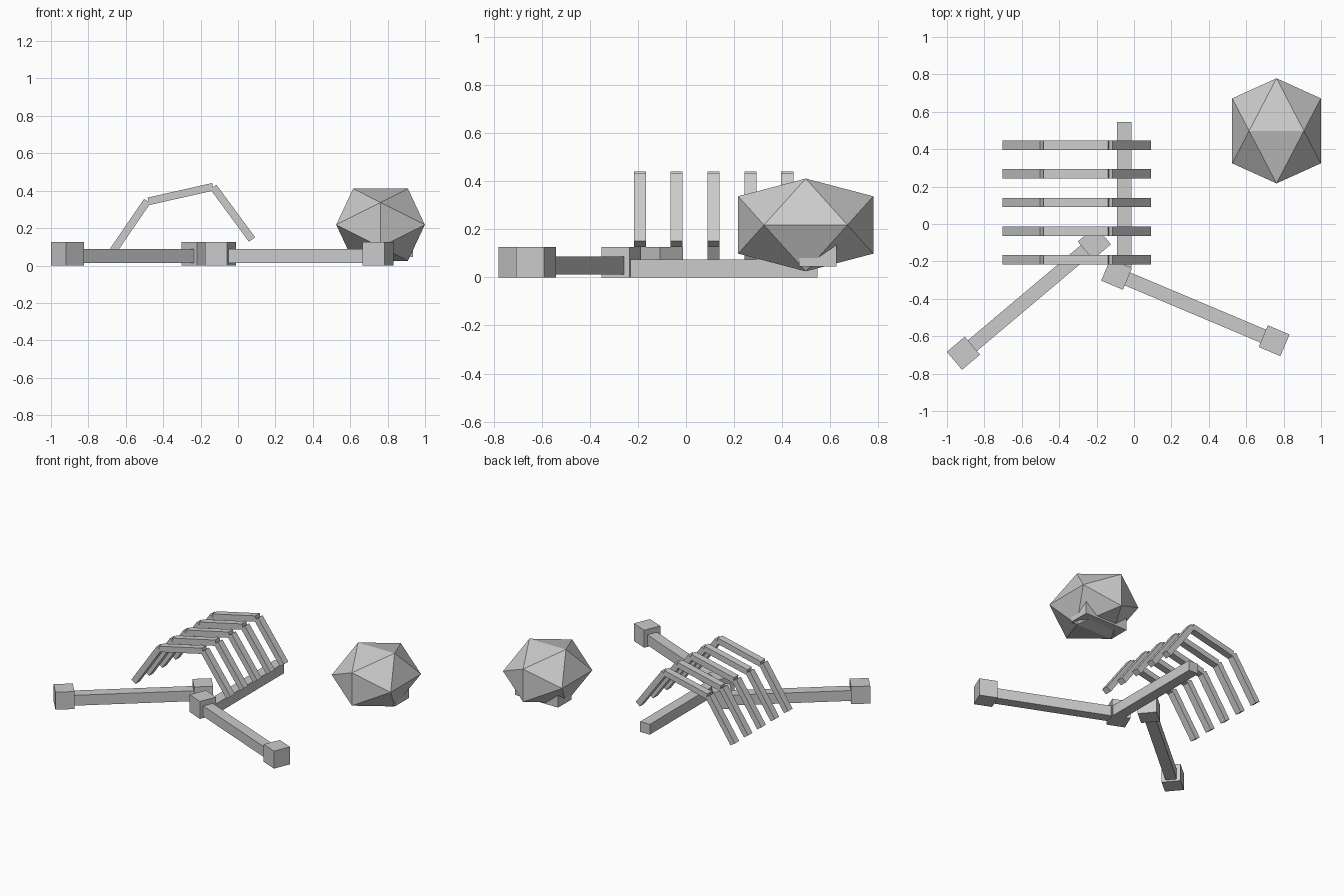
import bpy, bmesh, math
from mathutils import Vector, Matrix

if "Cube" in bpy.data.objects:
    bpy.data.objects.remove(bpy.data.objects["Cube"])


def box(name, centre, size, rot=(0, 0, 0)):
    bpy.ops.mesh.primitive_cube_add(size=1, location=centre, rotation=rot)
    ob = bpy.context.object
    ob.name = name
    ob.scale = size
    return ob


# Spine lying on the ground
box("spine", (-0.053, 0.158, 0.0375), (0.077, 0.776, 0.075))

# Ribs: five arches, each made of three straight bars in the xz plane
RIB_BARS = {
    "left": ((-0.687, 0.05), (-0.485, 0.345)),
    "top": ((-0.479, 0.343), (-0.134, 0.421)),
    "right": ((-0.132, 0.42), (0.075, 0.139)),
}
for i in range(5):
    y = -0.192 + i * 0.1533
    for part, (a, b) in RIB_BARS.items():
        a, b = Vector(a), Vector(b)
        d, m = b - a, (a + b) / 2
        box(f"rib_{i + 1}_{part}", (m.x, y, m.y), (d.length, 0.05, 0.041),
            (0, -math.atan2(d.y, d.x), 0))


# Limb bones: a square shaft with a cube knuckle at each end
def limb(name, a, b):
    a, b = Vector(a), Vector(b)
    d, m = b - a, (a + b) / 2
    rot = (0, 0, math.atan2(d.y, d.x))
    box(name + "_shaft", (m.x, m.y, 0.05), (d.length, 0.075, 0.075), rot)
    for k, p in enumerate((a, b)):
        box(f"{name}_knuckle_{k + 1}", (p.x, p.y, 0.0635), (0.126, 0.126, 0.127), rot)


limb("left_limb_bone", (-0.912, -0.691), (-0.212, -0.101))
limb("right_limb_bone", (-0.093, -0.269), (0.749, -0.624))

# Skull: stretched icosahedron from three golden rectangles
phi = (1 + math.sqrt(5)) / 2
half = Vector((0.237, 0.281, 0.193)) / phi
bm = bmesh.new()
for s in (-1, 1):
    for t in (-phi, phi):
        for co in ((s, 0, t), (t, s, 0), (0, t, s)):
            bm.verts.new([c * h for c, h in zip(co, half)])
bmesh.ops.convex_hull(bm, input=bm.verts)
bmesh.ops.recalc_face_normals(bm, faces=bm.faces)
mesh = bpy.data.meshes.new("skull")
bm.to_mesh(mesh)
bm.free()
skull = bpy.data.objects.new("skull", mesh)
skull.location = (0.762, 0.498, 0.218)
bpy.context.collection.objects.link(skull)

# Jaw block set into the underside of the skull
box("jaw", (0.762, 0.548, 0.0975), (0.346, 0.155, 0.105))
